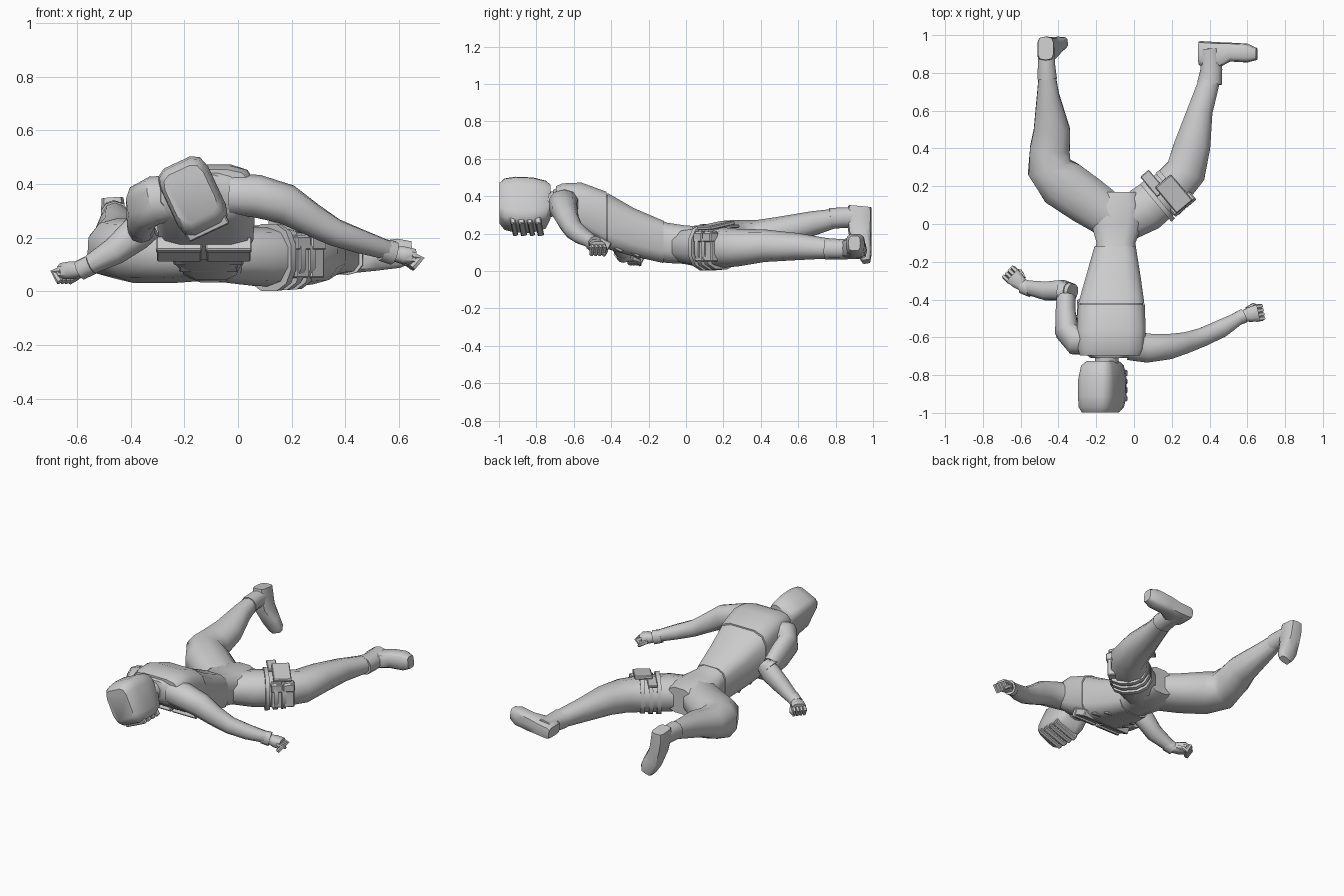
import bpy, bmesh, math
from mathutils import Vector, Matrix


def finish(name, bm, angle=48):
    bmesh.ops.recalc_face_normals(bm, faces=bm.faces)
    me = bpy.data.meshes.new(name)
    bm.to_mesh(me)
    bm.free()
    ob = bpy.data.objects.new(name, me)
    bpy.context.collection.objects.link(ob)
    bpy.ops.object.select_all(action='DESELECT')
    ob.select_set(True)
    bpy.context.view_layer.objects.active = ob
    bpy.ops.object.shade_smooth_by_angle(angle=math.radians(angle))
    return ob


def loft(name, rings, hint=(0, 0, 1), sides=10, power=0.9, axis=None):
    """Skin rounded-box rings (x, y, z, half width, half height) along their path."""
    bm = bmesh.new()
    pts = [Vector(r[:3]) for r in rings]
    loops = []
    for i, r in enumerate(rings):
        t = Vector(axis) if axis else pts[min(i + 1, len(pts) - 1)] - pts[max(i - 1, 0)]
        t.normalize()
        side = t.cross(Vector(hint)).normalized()
        up = side.cross(t)
        loop = []
        for k in range(sides):
            a = 2 * math.pi * (k + 0.5) / sides
            c, s = math.cos(a), math.sin(a)
            c = math.copysign(abs(c) ** power, c)
            s = math.copysign(abs(s) ** power, s)
            loop.append(bm.verts.new(pts[i] + side * c * r[3] + up * s * r[4]))
        loops.append(loop)
    for a, b in zip(loops, loops[1:]):
        for k in range(sides):
            bm.faces.new((a[k], a[(k + 1) % sides], b[(k + 1) % sides], b[k]))
    bm.faces.new(loops[0])
    bm.faces.new(loops[-1])
    return finish(name, bm)


def box(name, loc, size, forward=(0, 1, 0), up=(0, 0, 1), bevel=0.005):
    y = Vector(forward).normalized()
    x = y.cross(Vector(up)).normalized()
    z = x.cross(y)
    m = Matrix((x, y, z)).transposed().to_4x4()
    bm = bmesh.new()
    bmesh.ops.create_cube(bm, size=1)
    bmesh.ops.scale(bm, vec=size, verts=bm.verts)
    bmesh.ops.bevel(bm, geom=bm.edges[:], offset=bevel, segments=1, affect='EDGES')
    bmesh.ops.transform(bm, matrix=Matrix.Translation(loc) @ m, verts=bm.verts)
    return finish(name, bm, 20)


# Torso and pelvis, lying chest down
loft("torso", [(-.13, -.71, .37, .10, .065), (-.12, -.67, .365, .17, .09),
               (-.12, -.56, .33, .175, .13), (-.12, -.42, .265, .17, .145),
               (-.11, -.28, .205, .14, .125), (-.095, -.10, .15, .105, .11),
               (-.09, .0, .14, .14, .105), (-.08, .10, .135, .14, .105),
               (-.07, .17, .14, .09, .085)], sides=12, power=.65, axis=(0, 1, 0))

# Armoured vest with a back panel seam
loft("vest_upper", [(-.125, -.695, .375, .165, .08), (-.12, -.66, .365, .18, .105),
                    (-.12, -.56, .335, .185, .14), (-.12, -.425, .27, .18, .156)],
     sides=12, power=.5, axis=(0, 1, 0))
loft("vest_lower", [(-.12, -.42, .267, .178, .153), (-.11, -.28, .207, .148, .132),
                    (-.10, -.12, .155, .112, .115)], sides=12, power=.55, axis=(0, 1, 0))

# Chest pouches and belly straps
slope = (0, 1, -.55)
for px in (-.22, -.035):
    box("chest_pouch", (px, -.46, .158), (.165, .12, .045), slope)
    box("chest_pouch_flap", (px, -.505, .172), (.172, .03, .055), slope)
for i in range(2):
    box("belly_strap", (-.11, -.36 + i * .09, .115 - i * .026), (.26 - i * .04, .05, .018), slope)

# Neck and head, rolled to one side
roll = (-.42, 0, .9)
loft("neck", [(-.14, -.66, .365, .07, .065), (-.15, -.78, .35, .06, .07)])
loft("head", [(-.165, -.725, .37, .07, .085), (-.167, -.75, .355, .09, .12),
              (-.167, -.82, .352, .1, .14), (-.168, -.91, .354, .1, .142),
              (-.173, -.97, .357, .094, .13), (-.178, -.998, .362, .08, .10)],
     hint=roll, sides=12, power=.45, axis=(0, -1, 0))
# Ribbed face mask on the underside
for i in range(4):
    box("mask_rib", (-.115, -.785 - .045 * i, .238), (.165, .034 - .006 * (i % 2), .04),
        (0, 1, .2), roll)

# Legs
left_leg = [(-.11, .03, .14, .12, .10), (-.25, .125, .14, .135, .11), (-.38, .215, .15, .14, .12),
            (-.45, .30, .16, .122, .115), (-.445, .40, .18, .11, .095),
            (-.435, .50, .21, .10, .08), (-.455, .68, .255, .062, .065), (-.46, .79, .28, .046, .052)]
right_leg = [(-.07, .0, .13, .11, .095), (.06, .08, .13, .13, .11), (.19, .18, .125, .117, .11),
             (.275, .28, .125, .112, .10), (.31, .42, .135, .10, .087),
             (.35, .60, .13, .07, .072), (.40, .76, .12, .058, .054)]
loft("left_leg", left_leg)
loft("right_leg", right_leg)

# Boots: shaft and foot
loft("left_boot_shaft", [(-.46, .77, .28, .054, .056), (-.463, .84, .285, .048, .055),
                         (-.463, .95, .285, .045, .055)])
loft("left_foot", [(-.468, .93, .345, .042, .062), (-.465, .925, .29, .048, .068),
                   (-.45, .93, .21, .047, .062), (-.42, .95, .13, .055, .042),
                   (-.395, .96, .08, .05, .032), (-.385, .965, .05, .035, .022)],
     hint=(0, 1, 0), power=.55)
loft("right_boot_shaft", [(.40, .745, .118, .068, .058), (.41, .82, .116, .06, .055),
                          (.405, .93, .12, .058, .055)])
loft("right_foot", [(.343, .905, .11, .035, .062), (.36, .90, .11, .047, .068),
                    (.44, .893, .118, .05, .07), (.51, .91, .13, .055, .05),
                    (.60, .905, .142, .056, .05), (.65, .90, .148, .04, .032)],
     hint=(0, 1, 0), power=.55, axis=(1, 0, .1))

# Thigh straps, holster plate and side pouches
thigh = Vector((.12, .10, 0)).normalized()
for i in range(3):
    c = Vector((.125, .12, .126)) + thigh * .05 * i
    a, b = c - thigh * .013, c + thigh * .013
    loft("thigh_strap", [(*a, .134 - .004 * i, .128 - .003 * i),
                         (*b, .132 - .004 * i, .126 - .003 * i)], sides=12, power=.8)
box("holster_plate", (.21, .16, .243), (.18, .11, .022), thigh, (.15, -.1, 1))
box("holster_plate_end", (.10, .215, .238), (.14, .06, .018), thigh)
for i in range(2):
    p = Vector((.225, .085, .13)) + thigh * .075 * i
    box("thigh_pouch", p, (.05, .065, .16), thigh)
    box("thigh_pouch_flap", p + Vector((.004, -.005, .05)), (.055, .07, .05), thigh)

# Arms with sleeves and cuffs
loft("right_arm", [(-.02, -.64, .36, .085, .08), (.07, -.657, .355, .08, .08),
                   (.18, -.65, .325, .07, .075), (.27, -.63, .27, .058, .062),
                   (.36, -.60, .22, .052, .052), (.46, -.555, .185, .05, .045),
                   (.57, -.49, .15, .033, .035)])
loft("right_cuff", [(.535, -.507, .155, .036, .042), (.58, -.487, .143, .04, .045)])
loft("left_shoulder", [(-.22, -.61, .35, .085, .085), (-.31, -.615, .34, .08, .09),
                       (-.355, -.57, .315, .065, .095), (-.362, -.47, .275, .055, .09),
                       (-.36, -.39, .24, .052, .065)])
loft("left_forearm", [(-.325, -.36, .25, .045, .055), (-.38, -.35, .215, .055, .065),
                      (-.46, -.355, .15, .052, .052), (-.57, -.335, .088, .038, .034)])
loft("left_sleeve_fold", [(-.345, -.36, .255, .05, .05), (-.37, -.36, .235, .058, .066)])
loft("left_cuff", [(-.545, -.345, .10, .044, .038), (-.59, -.33, .078, .04, .038)])


def hand(name, wrist, tip, up, thumb_side):
    """Half-closed hand: palm, four curled fingers, thumb."""
    w, t, up = Vector(wrist), Vector(tip), Vector(up)
    d = (t - w).normalized()
    side = d.cross(up).normalized()
    mid, n = w.lerp(t, .6), side.cross(d)
    loft(name + "_palm", [(*w, .028, .028), (*w.lerp(t, .35), .042, .034),
                          (*w.lerp(t, .72), .046, .032)], hint=n, sides=8, power=.7)
    for k in range(4):
        o = side * (k - 1.5) * .022
        a = mid + o
        b = t + o - d * .012
        c = b - n * .04 - d * .025
        loft(name + "_finger", [(*a, .02, .013), (*b, .017, .013), (*c, .014, .012)],
             hint=side, sides=6)
    s = side * thumb_side
    p = w.lerp(t, .3) + s * .03 - n * .012
    loft(name + "_thumb", [(*p, .016, .016), (*(p + d * .04 + s * .014 - n * .012), .014, .014),
                           (*(p + d * .065 - n * .03), .009, .009)], sides=6)


hand("right_hand", (.575, -.487, .142), (.685, -.465, .122), (0, 0, 1), -1)
hand("left_hand", (-.58, -.335, .083), (-.67, -.25, .072), (0, 0, 1), 1)
